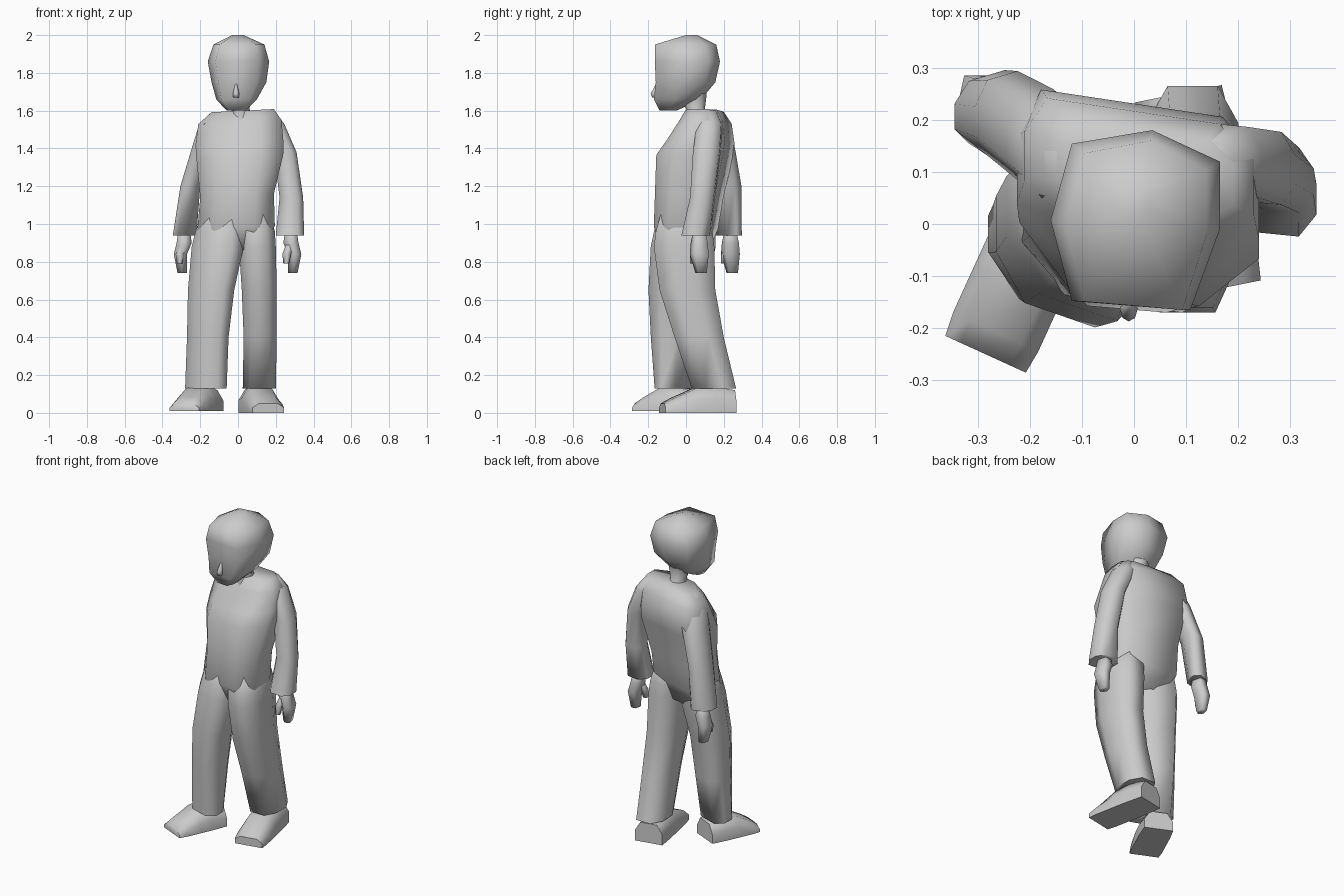
import bpy
import bmesh
import math
from mathutils import Vector

default = bpy.data.objects.get("Cube")
if default:
    bpy.data.objects.remove(default, do_unlink=True)

grey = bpy.data.materials.new("plain grey")
grey.use_nodes = True
tone = (0.6, 0.6, 0.6, 1)
grey.diffuse_color = tone
grey.node_tree.nodes["Principled BSDF"].inputs["Base Color"].default_value = tone

# Unit cross-sections, listed counter-clockwise
OCTAGON = [(math.cos(a), math.sin(a)) for a in (math.tau * i / 8 for i in range(8))]
CLOTH = [(.55, -1), (1, -.4), (1, .4), (.55, 1), (-.55, 1), (-1, .4), (-1, -.4), (-.55, -1)]
CHEST = [(.5, -1), (1, -.4), (1, .5), (.7, 1), (-.8, 1), (-1, .4), (-1, -.4), (-.6, -1)]
SKULL = [(.65, -1), (1, -.1), (1, .65), (.2, 1), (-.75, .85), (-1, 0), (-.75, -.9)]
HAND = [(1, -.5), (.6, 1), (-.6, 1), (-1, -.3), (0, -1)]


def skin(name, rings, angle=85):
    """Join rings of points into a closed, smooth-shaded tube."""
    bm = bmesh.new()
    loops = [[bm.verts.new(p) for p in ring] for ring in rings]
    for low, high in zip(loops, loops[1:]):
        n = len(low)
        for i in range(n):
            j = (i + 1) % n
            bm.faces.new((low[i], low[j], high[j], high[i]))
    bm.faces.new(loops[0][::-1])
    bm.faces.new(loops[-1])
    bmesh.ops.recalc_face_normals(bm, faces=bm.faces)
    mesh = bpy.data.meshes.new(name)
    bm.to_mesh(mesh)
    bm.free()
    mesh.materials.append(grey)
    obj = bpy.data.objects.new(name, mesh)
    bpy.context.collection.objects.link(obj)
    bpy.ops.object.select_all(action="DESELECT")
    obj.select_set(True)
    bpy.context.view_layer.objects.active = obj
    bpy.ops.object.shade_smooth_by_angle(angle=math.radians(angle))
    return obj


def stack(name, shape, levels, turn=0, tilt=0):
    """Loft level slices given as z, x range, y range; turn and tilt skew them along x."""
    rings = []
    for z, x0, x1, y0, y1 in levels:
        cx, cy, rx, ry = (x0 + x1) / 2, (y0 + y1) / 2, (x1 - x0) / 2, (y1 - y0) / 2
        rings.append([(cx + u * rx, cy + v * ry + turn * u * rx, z + tilt * u * rx)
                      for u, v in shape])
    return skin(name, rings)


def shoe(name, heel, toe, low=0.0):
    """Wedge shoe lofted from heel to toe."""
    heel, toe = Vector(heel), Vector(toe)
    along = (toe - heel).normalized()
    side = Vector((-along.y, along.x))
    rings = []
    for t, half, top in ((0, .085, .12), (.3, .09, .14), (.55, .09, .13), (.85, .09, .08), (1, .085, .05)):
        c = heel.lerp(toe, t)
        ring = []
        for s, z in ((-1, low), (1, low), (1, top * .55), (.6, top), (-.6, top), (-1, top * .55)):
            p = c + side * half * s
            ring.append((p.x, p.y, z))
        rings.append(ring)
    return skin(name, rings, 60)


# Head, nose and neck
stack("head", SKULL, [
    (1.6, -.06, .04, -.14, -.05),
    (1.66, -.115, .10, -.17, .08),
    (1.75, -.14, .15, -.16, .155),
    (1.86, -.16, .165, -.165, .18),
    (1.95, -.13, .14, -.165, .16),
    (2, -.03, .03, 0, .06)])
stack("nose", OCTAGON, [
    (1.67, -.025, .005, -.18, -.15),
    (1.69, -.027, .007, -.187, -.14),
    (1.74, -.015, -.005, -.16, -.14)])
stack("neck", OCTAGON, [
    (1.54, -.06, .10, -.02, .15),
    (1.61, -.03, .06, 0, .10),
    (1.69, -.06, .08, -.04, .11)])

# Torso, turned slightly toward its right
stack("torso", CHEST, [
    (.86, -.14, .12, -.12, .1),
    (.98, -.215, .195, -.155, .145),
    (1.15, -.20, .19, -.15, .175),
    (1.36, -.22, .24, -.14, .22),
    (1.43, -.225, .24, -.09, .23),
    (1.54, -.21, .23, -.02, .215),
    (1.6, -.14, .19, .01, .18)], turn=-.15, tilt=.05)

# Trouser legs in mid stride
stack("right_leg", CLOTH, [
    (.13, -.28, -.06, -.145, .03),
    (.4, -.27, -.05, -.165, .07),
    (.65, -.265, -.02, -.175, .09),
    (.88, -.245, .03, -.16, .13),
    (.96, -.225, .03, -.145, .13),
    (1.1, -.18, 0, -.11, .1)], turn=-.35)
stack("left_leg", CLOTH, [
    (.13, .025, .2, .03, .265),
    (.4, .03, .205, -.06, .2),
    (.65, .02, .205, -.14, .155),
    (.88, .005, .2, -.17, .15),
    (.96, 0, .195, -.16, .14),
    (1.1, 0, .16, -.12, .11)])

# Shoes splayed outward
shoe("right_shoe", (-.155, .035), (-.285, -.25), .01)
shoe("left_shoe", (.085, .25), (.16, -.125))

# Sleeves hanging behind and beside the body
stack("right_sleeve", CLOTH, [
    (.94, -.345, -.22, .165, .285),
    (1.2, -.305, -.2, .14, .285),
    (1.4, -.245, -.13, .09, .25),
    (1.53, -.205, -.08, .06, .21),
    (1.585, -.15, -.08, .09, .17)], turn=.3)
stack("left_sleeve", CLOTH, [
    (.94, .2, .35, -.02, .13),
    (1.14, .22, .345, .025, .15),
    (1.38, .19, .31, .04, .18),
    (1.53, .12, .245, .06, .19),
    (1.6, .1, .19, .08, .16)], turn=-.1)

# Hands with curled fingers and a thumb
for name, x, y, out in (("right", -.285, .235, -1), ("left", .28, .07, 1)):
    stack(name + "_hand", HAND, [
        (.74, x - .025 + out * .01, x + .025 + out * .01, y - .02, y + .04),
        (.84, x - .035 + out * .02, x + .035 + out * .02, y - .05, y + .05),
        (.9, x - .04, x + .04, y - .045, y + .045),
        (.97, x - .03, x + .03, y - .03, y + .03)])
    stack(name + "_thumb", HAND, [
        (.79, x - .04, x - .01, y - .05, y - .02),
        (.84, x - .045, x, y - .05, y - .01),
        (.91, x - .02, x + .02, y - .03, y + .02)])
